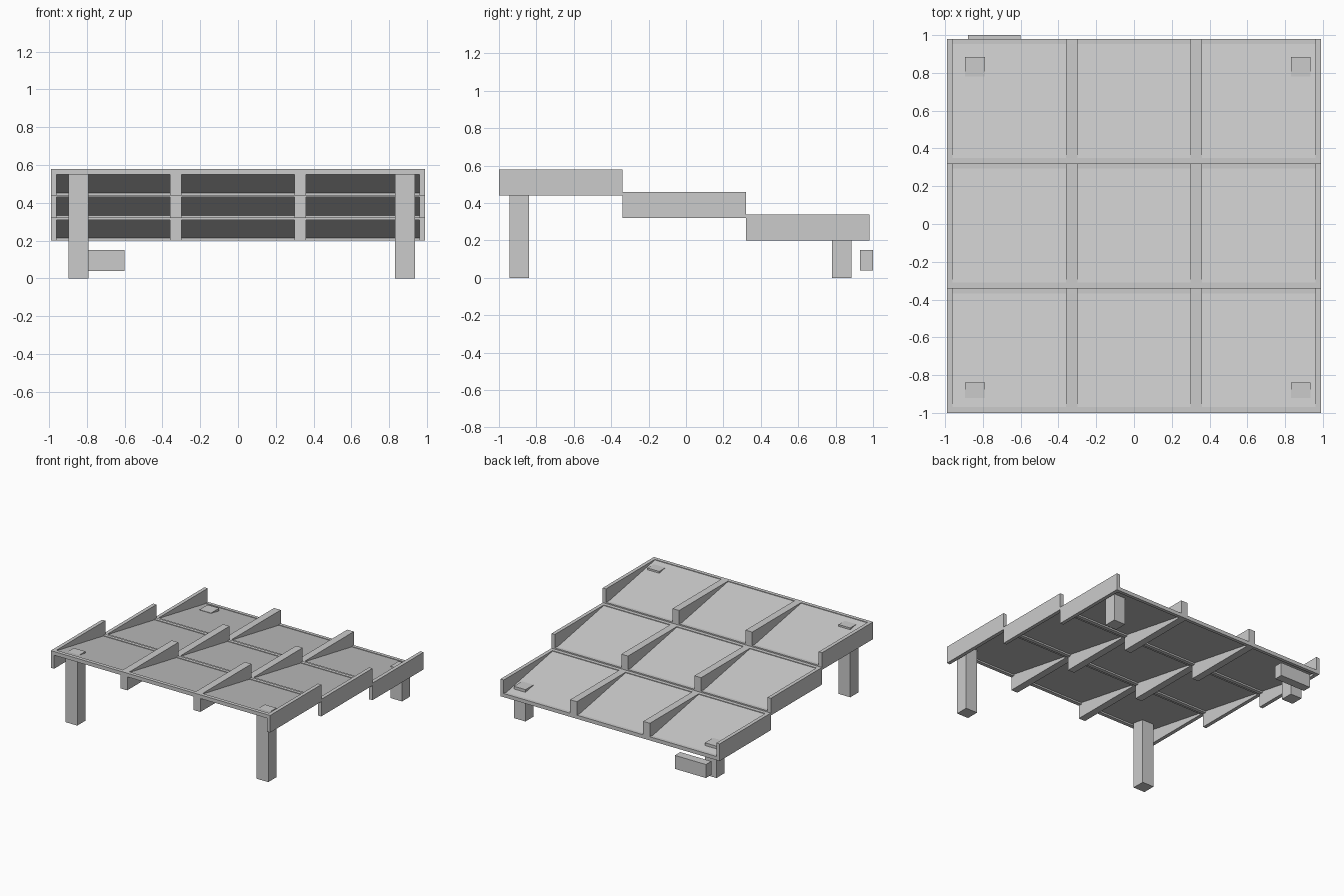
import bpy
import math

if "Cube" in bpy.data.objects:
    bpy.data.objects.remove(bpy.data.objects["Cube"])


def box(name, x, y, z, tilt=0.0):
    """Box from (min, max) ranges, optionally tilted about its own x axis."""
    bpy.ops.mesh.primitive_cube_add(size=1)
    ob = bpy.context.object
    ob.name = name
    ob.location = [(a + b) / 2 for a, b in (x, y, z)]
    ob.scale = [b - a for a, b in (x, y, z)]
    ob.rotation_euler.x = tilt
    return ob


PITCH, EDGE, DROP, DEPTH = 0.66, 0.03, 0.12, 0.14
TILT = -math.atan2(0.11, 0.605)

for row in range(3):
    y0 = -1 + row * PITCH
    y1 = y0 + PITCH
    top = 0.58 - row * DROP
    bottom = top - DEPTH

    # Upright boards: thin at the sides, double width between panels
    for x0, x1 in ((-0.99, -0.96), (-0.36, -0.30), (0.30, 0.36), (0.96, 0.99)):
        box("divider_board", (x0, x1), (y0, y1), (bottom, top))

    for col in range(3):
        xs = (-0.99 + col * PITCH + EDGE, -0.99 + (col + 1) * PITCH - EDGE)
        # High front rail and low back rail
        box("front_rail", xs, (y0, y0 + EDGE), (top - EDGE, top))
        box("back_rail", xs, (y1 - 0.027, y1), (bottom, bottom + EDGE))
        # Thin panel sloping down from front to back
        mid = top - 0.066
        box("panel", xs, (y0 + 0.022, y1 - 0.018), (mid - 0.006, mid + 0.006), TILT)

# Legs, poking slightly through the panels
for x in ((-0.895, -0.79), (0.83, 0.935)):
    box("front_leg", x, (-0.945, -0.84), (0, 0.566))
    box("back_leg", x, (0.78, 0.885), (0, 0.26))

# Small junction box behind the back leg
box("junction_box", (-0.88, -0.60), (0.93, 1.0), (0.04, 0.15))
